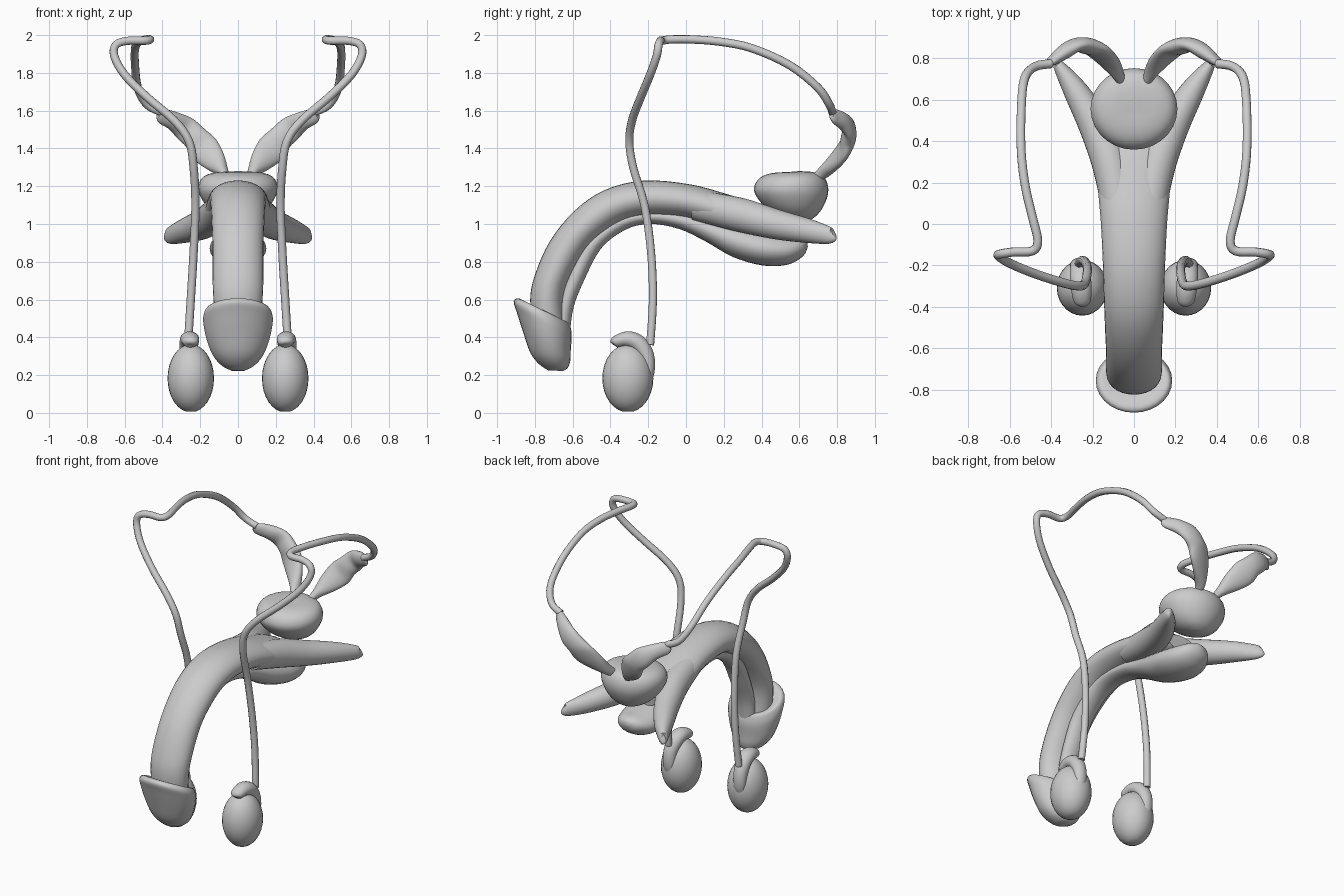
import bpy, bmesh, math
from mathutils import Vector

cube = bpy.data.objects.get("Cube")
if cube:
    bpy.data.objects.remove(cube, do_unlink=True)

grey = bpy.data.materials.new("plain grey")
grey.use_nodes = True
grey.diffuse_color = (0.6, 0.6, 0.6, 1)
grey.node_tree.nodes["Principled BSDF"].inputs["Base Color"].default_value = (0.6, 0.6, 0.6, 1)

SIDES = 28
X = Vector((1, 0, 0))
Y = Vector((0, 1, 0))
Z = Vector((0, 0, 1))


def smooth_rows(rows, steps=4):
    """Catmull-Rom resampling of equal-length rows of numbers."""
    out = []
    last = len(rows) - 1
    for i in range(last):
        a, b, c, d = (rows[max(0, min(last, i + k))] for k in (-1, 0, 1, 2))
        for s in range(steps):
            t = s / steps
            out.append([0.5 * (2 * q + (r - p) * t + (2 * p - 5 * q + 4 * r - w) * t ** 2
                               + (3 * q - p - 3 * r + w) * t ** 3)
                        for p, q, r, w in zip(a, b, c, d)])
    out.append(list(rows[-1]))
    return out


def add_loft(name, rings):
    """Skin elliptical rings given as (centre, half axis u, half axis v)."""
    bm = bmesh.new()
    loops = []
    for c, u, v in rings:
        angles = [math.tau * k / SIDES for k in range(SIDES)]
        loops.append([bm.verts.new(c + u * math.cos(a) + v * math.sin(a)) for a in angles])
    for lo, hi in zip(loops, loops[1:]):
        for k in range(SIDES):
            n = (k + 1) % SIDES
            bm.faces.new((lo[k], lo[n], hi[n], hi[k]))
    bm.faces.new(loops[0])
    bm.faces.new(loops[-1])
    bmesh.ops.recalc_face_normals(bm, faces=bm.faces)
    mesh = bpy.data.meshes.new(name)
    bm.to_mesh(mesh)
    bm.free()
    finish(name, mesh)


def finish(name, mesh):
    mesh.materials.append(grey)
    obj = bpy.data.objects.new(name, mesh)
    bpy.context.collection.objects.link(obj)
    bpy.ops.object.select_all(action="DESELECT")
    obj.select_set(True)
    bpy.context.view_layer.objects.active = obj
    bpy.ops.object.shade_smooth_by_angle(angle=math.radians(50))


def central_part(name, stations):
    """Stations: front edge y, z, back edge y, z, half width."""
    rings = []
    for y0, z0, y1, z1, w in smooth_rows(stations):
        p, q = Vector((0, y0, z0)), Vector((0, y1, z1))
        rings.append(((p + q) / 2, X * w, (q - p) / 2))
    add_loft(name, rings)


def swept_part(name, side, stations, ref):
    """Stations: x, y, z, half size across ref, half size along ref."""
    rows = smooth_rows(stations)
    pts = [Vector((side * r[0], r[1], r[2])) for r in rows]
    rings = []
    for i, r in enumerate(rows):
        t = (pts[min(i + 1, len(pts) - 1)] - pts[max(i - 1, 0)]).normalized()
        u = t.cross(ref).normalized()
        rings.append((pts[i], u * r[3], u.cross(t) * r[4]))
    add_loft(name, rings)


# Arched shaft
central_part("shaft", [
    (-.81, .45, -.64, .45, .12), (-.825, .6, -.645, .6, .13), (-.80, .73, -.61, .72, .135),
    (-.72, .91, -.52, .87, .135), (-.59, 1.07, -.42, .96, .14), (-.43, 1.18, -.31, 1.02, .145),
    (-.22, 1.23, -.19, 1.04, .15), (.02, 1.21, -.01, 1.03, .16), (.21, 1.16, .18, .98, .175),
    (.36, 1.11, .34, .95, .17), (.46, 1.05, .45, .95, .10)])

# Lower tube ending in a swollen bulb
central_part("lower_tube", [
    (-.70, .42, -.615, .42, .06), (-.68, .58, -.595, .56, .065), (-.63, .73, -.54, .70, .07),
    (-.54, .91, -.45, .87, .07), (-.36, 1.05, -.32, .97, .07), (-.18, 1.08, -.19, 1.0, .075),
    (.01, 1.06, -.04, .975, .085), (.16, 1.02, .10, .91, .10), (.29, .99, .25, .825, .13),
    (.42, .96, .41, .78, .15), (.53, .94, .54, .785, .13), (.61, .93, .62, .83, .08),
    (.64, .91, .645, .88, .02)])

# Flared cap at the shaft's end
central_part("end_cap", [
    (-.81, .56, -.64, .48, .12), (-.88, .605, -.62, .475, .165), (-.912, .59, -.608, .44, .183),
    (-.895, .53, -.605, .40, .182), (-.86, .42, -.61, .335, .163), (-.825, .32, -.612, .28, .13),
    (-.78, .26, -.625, .24, .085), (-.73, .225, -.65, .222, .035)])

# Rounded gland above the shaft
central_part("gland", [
    (.58, 1.015, .64, 1.015, .03), (.50, 1.04, .68, 1.035, .10), (.42, 1.09, .72, 1.08, .16),
    (.365, 1.16, .75, 1.15, .203), (.365, 1.21, .75, 1.21, .208), (.40, 1.25, .725, 1.255, .18),
    (.46, 1.27, .67, 1.275, .12), (.54, 1.275, .60, 1.28, .03)])

duct_path = [
    (.40, .775, 1.59), (.48, .76, 1.63), (.53, .70, 1.72), (.545, .55, 1.84), (.545, .35, 1.93),
    (.525, .18, 1.965), (.49, .03, 1.977), (.465, -.08, 1.977), (.49, -.13, 1.97),
    (.58, -.135, 1.97), (.645, -.145, 1.95), (.655, -.155, 1.89), (.60, -.19, 1.79),
    (.48, -.24, 1.67), (.34, -.285, 1.55), (.26, -.30, 1.44), (.235, -.28, 1.30),
    (.225, -.22, 1.10), (.235, -.185, .85), (.25, -.175, .60), (.265, -.19, .36)]

for label, side in (("left", 1), ("right", -1)):
    # Flared root blades at the back of the shaft
    swept_part(label + "_root", side, [
        (.07, .05, 1.10, .08, .08), (.11, .28, 1.05, .09, .09), (.185, .47, 1.0, .08, .08),
        (.28, .64, .965, .06, .065), (.36, .76, .94, .03, .045), (.38, .785, .945, .012, .025)], Z)

    # Flattened lobed pouch
    swept_part(label + "_pouch", side, [
        (.06, .68, 1.24, .02, .02), (.08, .73, 1.275, .03, .035), (.125, .79, 1.335, .062, .035),
        (.18, .84, 1.40, .08, .033), (.225, .86, 1.455, .068, .04), (.28, .865, 1.505, .066, .033),
        (.34, .83, 1.545, .05, .035), (.40, .785, 1.57, .04, .022), (.42, .77, 1.58, .02, .015)], Y)

    # Long looping duct
    curve = bpy.data.curves.new(label + "_duct_path", "CURVE")
    curve.dimensions = "3D"
    curve.bevel_depth = 0.022
    curve.bevel_resolution = 3
    curve.use_fill_caps = True
    points = smooth_rows(duct_path)
    spline = curve.splines.new("POLY")
    spline.points.add(len(points) - 1)
    for point, (x, y, z) in zip(spline.points, points):
        point.co = (side * x, y, z, 1)
    helper = bpy.data.objects.new(label + "_duct_path", curve)
    bpy.context.collection.objects.link(helper)
    bpy.context.view_layer.update()
    graph = bpy.context.evaluated_depsgraph_get()
    mesh = bpy.data.meshes.new_from_object(helper.evaluated_get(graph))
    bpy.data.objects.remove(helper, do_unlink=True)
    finish(label + "_duct", mesh)

    # Egg-shaped body hanging from the duct
    rings = []
    for k in range(1, 16):
        a = math.pi * k / 16
        r = math.sin(a)
        centre = Vector((side * .25, -.308, .183 - .18 * math.cos(a)))
        rings.append((centre, X * .123 * r, Y * .135 * r))
    add_loft(label + "_egg", rings)

    # Curled cap over the egg
    swept_part(label + "_egg_cap", side, [
        (.25, -.39, .365, .01, .015), (.25, -.375, .375, .03, .04), (.255, -.31, .39, .042, .05),
        (.26, -.25, .365, .045, .05), (.265, -.21, .30, .042, .045), (.265, -.20, .21, .032, .04),
        (.26, -.215, .12, .01, .015)], X)
